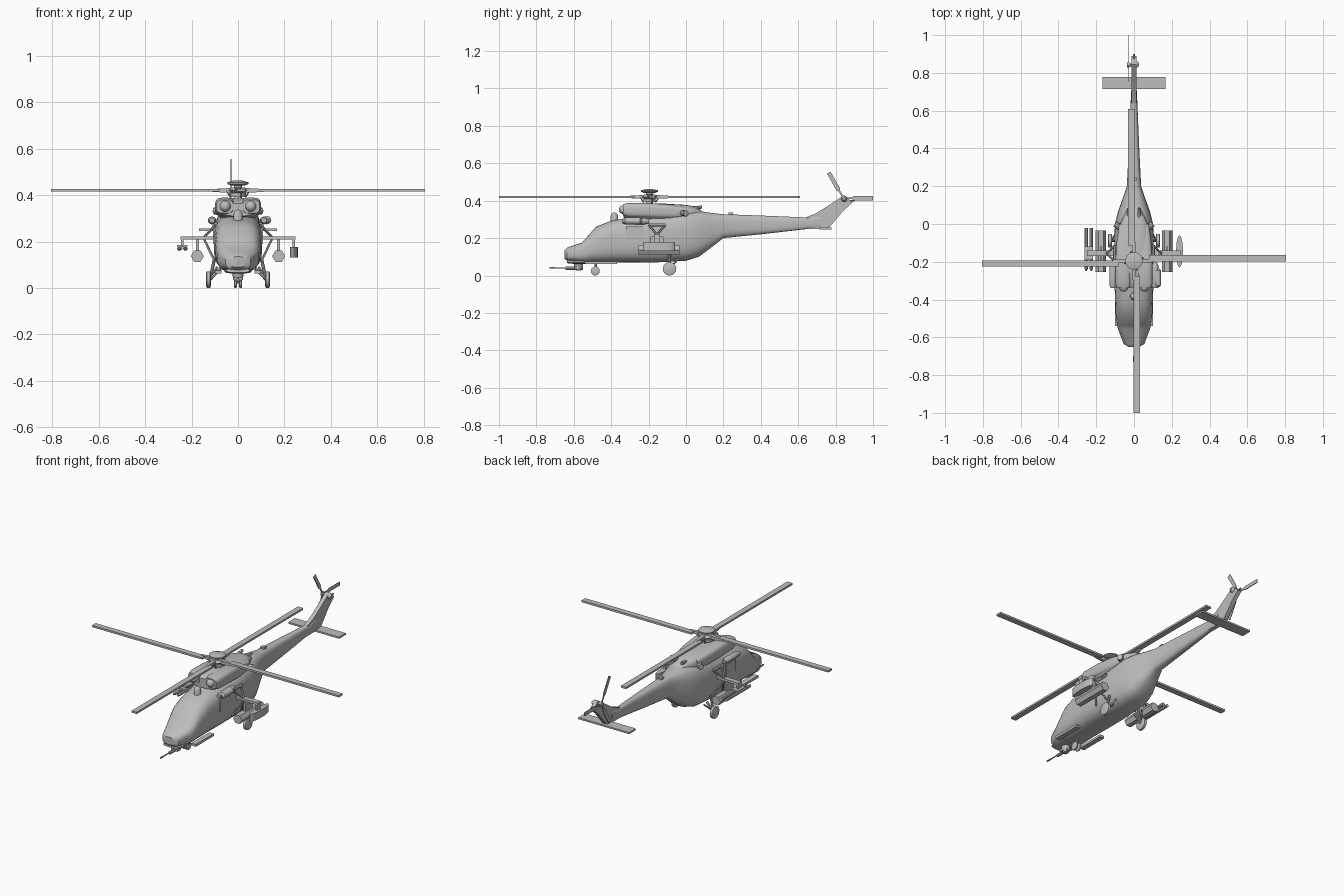
import bpy, bmesh, math
from mathutils import Vector

if "Cube" in bpy.data.objects:
    bpy.data.objects.remove(bpy.data.objects["Cube"])

gray = bpy.data.materials.new("airframe_gray")
gray.diffuse_color = (0.51, 0.51, 0.51, 1)
gray.use_nodes = True
gray.node_tree.nodes["Principled BSDF"].inputs["Base Color"].default_value = gray.diffuse_color


def finish(name, bm, angle=35):
    bmesh.ops.recalc_face_normals(bm, faces=bm.faces[:])
    me = bpy.data.meshes.new(name)
    bm.to_mesh(me)
    bm.free()
    for p in me.polygons:
        p.use_smooth = True
    me.set_sharp_from_angle(angle=math.radians(angle))
    me.materials.append(gray)
    ob = bpy.data.objects.new(name, me)
    bpy.context.collection.objects.link(ob)
    return ob


def skin(name, rings, angle=35):
    """Join equal-length rings of points into a closed surface."""
    bm = bmesh.new()
    vs = [[bm.verts.new(p) for p in r] for r in rings]
    n = len(vs[0])
    for a, b in zip(vs, vs[1:]):
        for i in range(n):
            j = (i + 1) % n
            bm.faces.new((a[i], a[j], b[j], b[i]))
    bm.faces.new(vs[0])
    bm.faces.new(vs[-1])
    return finish(name, bm, angle)


def loft(name, sections, cx=0, power=3, n=24, angle=35):
    """Superellipse sections along y: (y, z bottom, z top, half width)."""
    rings = []
    for y, z0, z1, w in sections:
        ring = []
        for i in range(n):
            a = 2 * math.pi * (i + .5) / n
            c, s = math.cos(a), math.sin(a)
            ring.append((cx + w * math.copysign(abs(c) ** (2 / power), c), y,
                         (z0 + z1) / 2 + (z1 - z0) / 2 * math.copysign(abs(s) ** (2 / power), s)))
        rings.append(ring)
    return skin(name, rings, angle)


def turned(name, p, q, profile, n=14, angle=35):
    """Surface of revolution about p-q: profile of (fraction, radius)."""
    p, q = Vector(p), Vector(q)
    d = (q - p).normalized()
    u = d.cross(Vector((0, 0, 1)))
    u = u.normalized() if u.length > .01 else Vector((1, 0, 0))
    v = d.cross(u)
    return skin(name, [[p.lerp(q, t) + r * (math.cos(2 * math.pi * i / n) * u + math.sin(2 * math.pi * i / n) * v)
                        for i in range(n)] for t, r in profile], angle)


def rod(name, p, q, r, r2=None, n=8):
    return turned(name, p, q, [(0, r), (1, r if r2 is None else r2)], n)


def box(name, x0, x1, y0, y1, z0, z1):
    return skin(name, [[(x0, y0, z), (x1, y0, z), (x1, y1, z), (x0, y1, z)] for z in (z0, z1)])


def prism(name, pts, x0, x1):
    return skin(name, [[(x, y, z) for y, z in pts] for x in (x0, x1)])


# Fuselage and tail boom
loft("fuselage", [
    (-.65, .09, .135, .03), (-.635, .078, .15, .055), (-.56, .07, .175, .084),
    (-.535, .068, .2, .09), (-.48, .068, .262, .097), (-.41, .07, .29, .1),
    (-.3, .07, .312, .105), (-.15, .07, .325, .105), (0, .078, .345, .102),
    (.07, .1, .345, .084), (.13, .145, .336, .062), (.2, .2, .328, .038),
    (.4, .22, .321, .028), (.66, .25, .31, .017), (.72, .25, .325, .014)])
prism("tail_fin", [(.64, .31), (.7, .335), (.77, .38), (.845, .43), (.89, .39), (.84, .345),
                   (.77, .262), (.74, .25), (.64, .25)], -.012, .012)
box("tail_plane", -.168, .168, .714, .777, .246, .256)
box("boom_beacon", -.012, .012, .227, .25, .315, .337)
loft("nose_chin", [(-.635, .066, .085, .05), (-.6, .062, .085, .06), (-.53, .062, .085, .06)], n=12)

# Engine deck, nacelles and intakes
loft("engine_deck", [(-.335, .31, .365, .07), (-.31, .3, .38, .085), (-.2, .29, .387, .09), (-.1, .29, .384, .09),
                     (0, .29, .378, .075), (.05, .29, .368, .05), (.1, .3, .336, .03)], n=20)
for s, side in ((1, "right"), (-1, "left")):
    loft(side + "_engine_nacelle", [(-.338, .322, .38, .036), (-.31, .312, .389, .042), (-.2, .308, .388, .042),
                                    (-.1, .306, .38, .036), (0, .31, .365, .022)], cx=s * .057, power=3.4, n=20)
    turned(side + "_intake", (s * .055, -.358, .352), (s * .055, -.32, .352),
           [(0, .006), (.1, .015), (.35, .022), (.7, .025), (1, .025)], 16, 50)
    rod(side + "_exhaust", (s * .05, -.035, .335), (s * .1, 0, .332), .018, .016, 10)
    rod(side + "_upper_exhaust", (s * .025, .02, .358), (s * .03, .085, .366), .012, .008, 8)
    # Cabin side fairing, window plate and step
    loft(side + "_cabin_fairing", [(-.34, .28, .302, .012), (-.325, .274, .308, .018), (-.22, .274, .308, .018),
                                   (-.2, .28, .302, .01)], cx=s * .112, power=2, n=10)
    box(side + "_cabin_window", s * .1, s * .1075, -.32, -.23, .19, .262)
    box(side + "_step_board", s * .07, s * .1, -.54, -.37, .062, .076)

# Roof sensor and hoist
turned("roof_sensor", (0, -.383, .28), (0, -.383, .337), [(0, .02), (.7, .02), (.9, .014), (1, .005)], 14, 50)
turned("hoist_drum", (.125, -.335, .292), (.125, -.235, .292), [(0, .008), (.1, .018), (.9, .018), (1, .008)], 12)

# Chin gun
turned("gun_turret", (0, -.575, .07), (0, -.575, .027), [(0, .024), (.7, .022), (1, .012)], 12)
rod("gun_body", (0, -.645, .038), (0, -.55, .038), .009)
rod("gun_barrel", (0, -.73, .041), (0, -.64, .041), .0035, n=6)
box("gun_sight", -.022, .022, -.6, -.575, .034, .046)
rod("gun_muzzle", (0, -.73, .041), (0, -.7, .041), .005, n=6)

# Landing gear
for s, side in ((1, "right"), (-1, "left")):
    turned(side + "_nose_wheel", (s * .005, -.485, .024), (s * .017, -.485, .024),
           [(0, .02), (.15, .024), (.85, .024), (1, .02)], 14)
    turned(side + "_main_wheel", (s * .117, -.088, .036), (s * .137, -.088, .036),
           [(0, .03), (.15, .036), (.85, .036), (1, .03)], 16)
    rod(side + "_main_axle", (s * .075, -.088, .085), (s * .122, -.088, .036), .007)
    rod(side + "_gear_leg", (s * .12, -.088, .04), (s * .1, -.088, .13), .007)
    rod(side + "_gear_brace", (s * .09, -.04, .09), (s * .12, -.088, .04), .005, n=6)
rod("nose_gear_leg", (0, -.485, .024), (0, -.48, .08), .007)
rod("nose_axle", (-.012, -.485, .024), (.012, -.485, .024), .005)

# Weapon wings with braces and hexagonal pods
for s, side in ((1, "right"), (-1, "left")):
    box(side + "_wing_beam", s * .09, s * .248, -.17, -.14, .208, .222)
    for y in (-.2, -.11):
        rod(side + "_upper_brace", (s * .098, y, .27), (s * .145, -.155, .22), .0055, n=6)
        rod(side + "_lower_brace", (s * .1, y, .115), (s * .145, -.155, .208), .005, n=6)
    rod(side + "_brace_mount", (s * .103, -.2, .27), (s * .103, -.11, .27), .008, n=6)
    box(side + "_pod_pylon", s * .169, s * .181, -.19, -.12, .155, .21)
    rod(side + "_rocket_pod", (s * .175, -.255, .137), (s * .175, -.035, .137), .028, n=6)
    box(side + "_outer_pylon", s * .234, s * .246, -.17, -.14, .165, .215)

# Left missile pair on a rack
box("missile_rack", -.262, -.217, -.19, -.12, .176, .186)
for x in (-.253, -.226):
    turned("left_missile", (x, -.25, .169), (x, -.02, .169), [(0, .003), (.06, .009), (1, .009)], 8)

# Right oval store
bm = bmesh.new()
bmesh.ops.create_cone(bm, cap_ends=True, segments=20, radius1=1, radius2=1, depth=1)
for v in bm.verts:
    v.co = (.241 + v.co.x * .018, -.145 + v.co.y * .085, .153 + v.co.z * .045)
finish("right_store", bm)

# Main rotor
RC = Vector((0, -.195, .42))
rod("rotor_mast", RC - Vector((0, 0, .06)), RC + Vector((0, 0, .025)), .018, n=12)
turned("rotor_swashplate", RC - Vector((0, 0, .028)), RC - Vector((0, 0, .012)), [(0, .034), (1, .034)])
turned("rotor_hub", RC - Vector((0, 0, .01)), RC + Vector((0, 0, .012)), [(0, .03), (.5, .042), (1, .03)])
turned("rotor_cap", RC + Vector((0, 0, .022)), RC + Vector((0, 0, .042)),
       [(0, .03), (.3, .046), (.65, .046), (1, .02)], 18, 50)
for k in range(4):
    parts = [box("main_blade", .08, .805, -.003, .031, -.0055, .0055),
             skin("blade_root", [[(x, y, z) for y, z in ((-w, -h), (w, -h), (w, h), (-w, h))]
                                 for x, w, h in ((.02, .013, .011), (.06, .01, .009), (.11, .006, .006))]),
             rod("pitch_link", (.032, .014, -.03), (.05, .014, 0), .004, n=6)]
    for ob in parts:
        ob.location = RC
        ob.rotation_euler.z = k * math.pi / 2

# Tail rotor
TC = Vector((-.03, .842, .413))
rod("tail_rotor_shaft", TC - Vector((.006, 0, 0)), (.014, .842, .413), .008, n=10)
turned("tail_gearbox", (-.014, .845, .411), (.027, .845, .411),
       [(0, .01), (.3, .017), (.7, .017), (1, .008)], 12, 50)
rod("tail_rotor_hub", TC - Vector((.006, 0, 0)), TC + Vector((.006, 0, 0)), .014, n=12)
rod("tail_light", (0, .87, .4), (0, .9, .4), .005, n=6)
for k in range(3):
    ob = skin("tail_blade", [[(x, y, z) for x, z in ((-.002, -w), (.002, -w), (.002, w), (-.002, w))]
                             for y, w in ((.005, .004), (.045, .005), (.055, .011), (.158, .011))])
    ob.location = TC
    ob.rotation_euler.x = k * math.tau / 3
